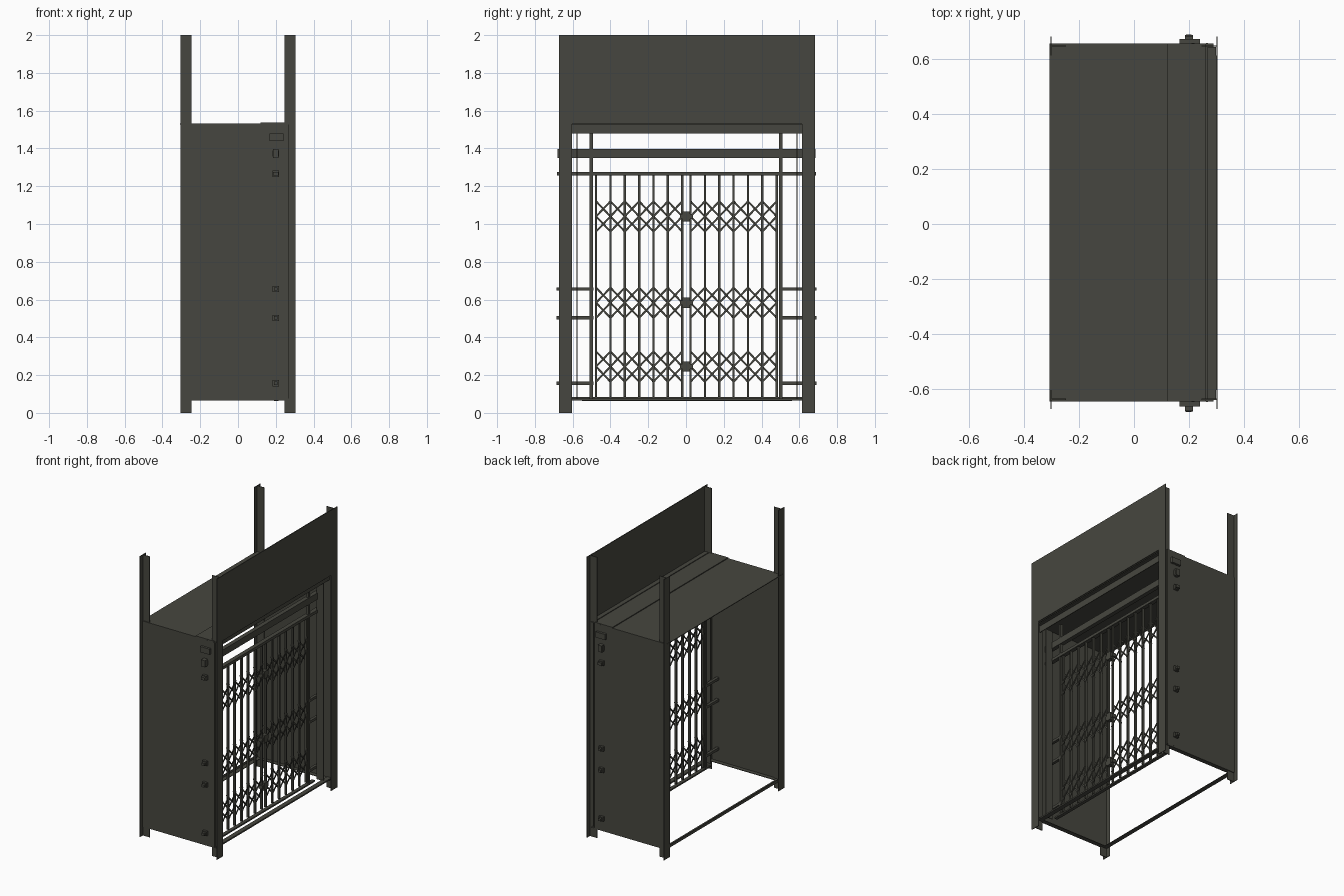
import bpy, bmesh, math
from mathutils import Matrix, Vector

mat = bpy.data.materials.new("dark olive grey steel")
mat.diffuse_color = (0.062, 0.062, 0.050, 1)
YC = 0.005          # cabin centre line in y


def build(name, parts):
    """One object from boxes (x0,x1,y0,y1,z0,z1[,tilt about x])."""
    bm = bmesh.new()
    for p in parts:
        x0, x1, y0, y1, z0, z1 = p[:6]
        tilt = p[6] if len(p) > 6 else 0
        c = Vector(((x0 + x1) / 2, (y0 + y1) / 2, (z0 + z1) / 2))
        m = (Matrix.Translation(c) @ Matrix.Rotation(tilt, 4, 'X')
             @ Matrix.Diagonal((x1 - x0, y1 - y0, z1 - z0, 1)))
        bmesh.ops.create_cube(bm, size=1, matrix=m)
    me = bpy.data.meshes.new(name)
    bm.to_mesh(me)
    bm.free()
    me.materials.append(mat)
    ob = bpy.data.objects.new(name, me)
    bpy.context.collection.objects.link(ob)
    return ob


def mirror_y(parts, c=YC):
    return parts + [(p[0], p[1], 2 * c - p[3], 2 * c - p[2], *p[4:6]) for p in parts]


# T-section corner posts
build("corner_posts", mirror_y([
    (0.301, 0.305, -0.673, -0.604, 0, 2),
    (0.245, 0.301, -0.641, -0.636, 0, 2),
    (-0.305, -0.301, -0.673, -0.604, 0, 2),
    (-0.301, -0.247, -0.641, -0.636, 0, 2)]))

# Side walls with raised edge strips
build("side_walls", mirror_y([
    (-0.303, 0.265, -0.647, -0.643, 0.065, 1.53),
    (0.21, 0.22, -0.649, -0.647, 0.075, 1.53),
    (0.262, 0.27, -0.649, -0.64, 0.075, 1.53)]))
build("inner_guide_plates", mirror_y([(0.21, 0.265, -0.579, -0.575, 0.07, 1.48)]))

# Roof, roof plate and header panel
build("roof", [(-0.307, 0.29, -0.647, 0.657, 1.526, 1.531),
               (0.12, 0.262, -0.647, 0.657, 1.531, 1.537)])
build("header_panel", [(0.298, 0.304, -0.604, 0.614, 1.535, 2)])
build("lintel", [(0.262, 0.267, -0.643, 0.653, 1.48, 1.53),
                 (0.267, 0.298, -0.635, 0.645, 1.53, 1.538)])

# Open floor frame made of angle bars
build("floor_frame", mirror_y([(-0.303, 0.285, -0.647, -0.615, 0.065, 0.069)]) + [
    (-0.303, -0.27, -0.643, 0.653, 0.065, 0.069),
    (-0.303, -0.299, -0.643, 0.653, 0.065, 0.085),
    (0.25, 0.283, -0.643, 0.653, 0.065, 0.075),
    (0.19, 0.215, -0.55, 0.56, 0.063, 0.073)])

# Horizontal rails and the short brackets passing through the walls
build("gate_rails", [(0.185, 0.215, -0.68, 0.685, 1.35, 1.397),
                     (0.185, 0.215, -0.683, 0.688, 1.256, 1.276)])
build("side_brackets", mirror_y([(0.19, 0.21, -0.685, -0.49, z - 0.009, z + 0.009)
                                 for z in (0.157, 0.503, 0.656)], 0.0025))
build("wall_nuts", mirror_y([(0.183, 0.217, -0.664, -0.647, z - 0.016, z + 0.016)
                             for z in (0.157, 0.503, 0.656, 1.266, 1.373)]
                            + [(0.166, 0.24, -0.664, -0.647, 1.44, 1.48)]))

# Gate jambs
build("gate_jambs", mirror_y([(0.19, 0.21, -0.51, -0.492, 0.07, 1.5)], 0))

# Gate bars
S = 0.076
bars = [-0.020 - S * i for i in range(7)] + [0.024 + S * i for i in range(7)]
build("gate_bars", [(0.193, 0.207, y - 0.006, y + 0.006, 0.085, 1.26) for y in bars])

# Scissor lattice: slats two spacings long, half slats at the ends
H = 0.16
bands = (1.04, 0.583, 0.245)
slats = []


def slat(ya, za, yb, zb, x):
    L = math.hypot(yb - ya, zb - za) + 0.008
    cy, cz = (ya + yb) / 2, (za + zb) / 2
    slats.append((x - 0.002, x + 0.002, cy - L / 2, cy + L / 2,
                  cz - 0.005, cz + 0.005, math.atan2(zb - za, yb - ya)))


for zc in bands:
    for y0 in (0.024, -0.020 - 6 * S):
        for s, x in ((1, 0.209), (-1, 0.191)):
            h = s * H / 2
            for i in range(5):
                slat(y0 + i * S, zc - h, y0 + (i + 2) * S, zc + h, x)
            slat(y0, zc, y0 + S, zc + h, x)
            slat(y0 + 5 * S, zc - h, y0 + 6 * S, zc, x)
build("scissor_lattice", slats)

# Latches where the two gate halves meet
build("gate_latches", [b for z in bands for b in (
    (0.185, 0.215, -0.033, 0.037, z - 0.013, z + 0.013),
    (0.19, 0.22, -0.018, 0.022, z - 0.027, z + 0.027))])
